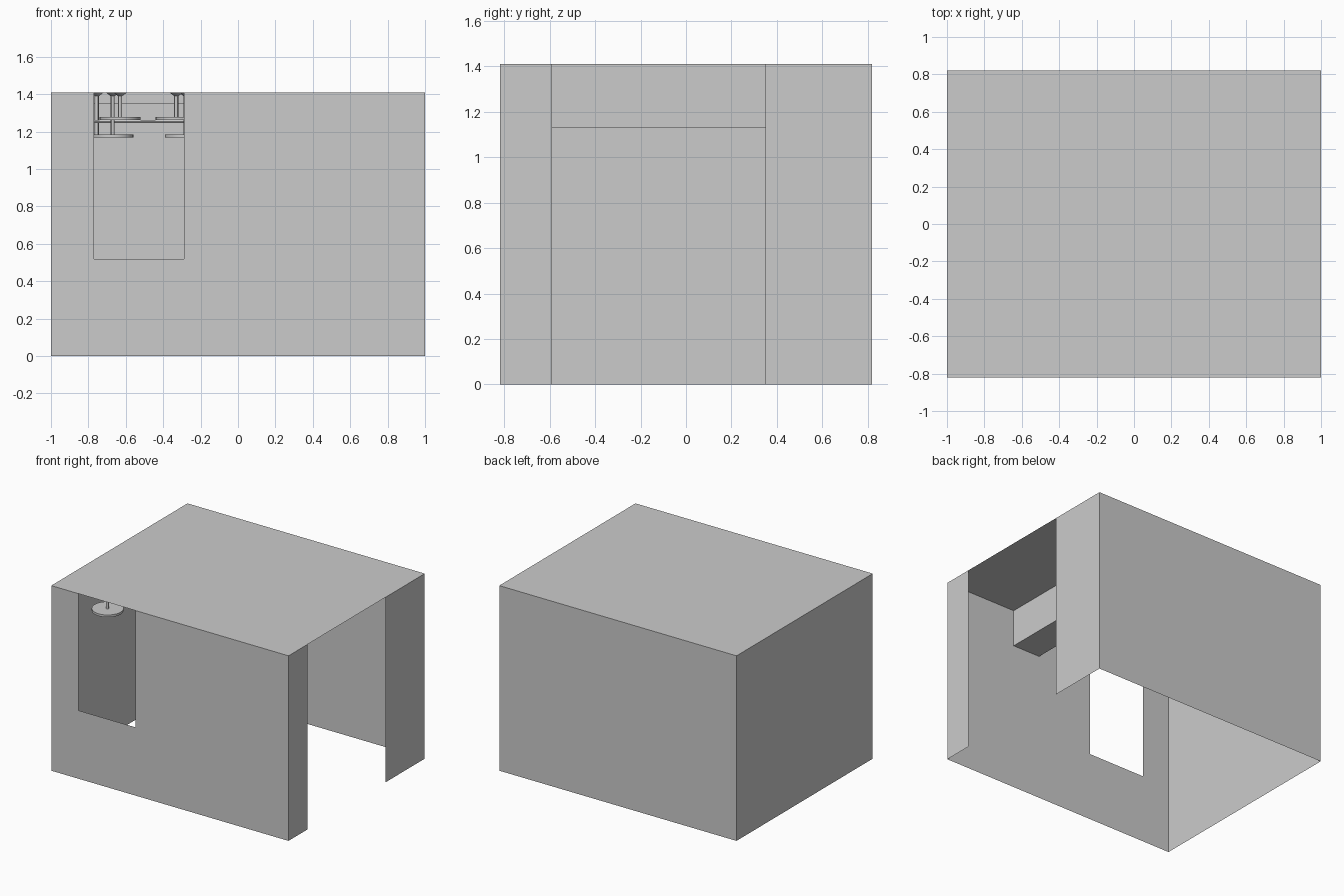
import bpy, bmesh
from mathutils import Matrix, Vector

if "Cube" in bpy.data.objects:
    bpy.data.objects.remove(bpy.data.objects["Cube"])

X, Y, H = 1.0, 0.82, 1.41


def finish(bm, name):
    mesh = bpy.data.meshes.new(name)
    bm.to_mesh(mesh)
    bm.free()
    obj = bpy.data.objects.new(name, mesh)
    bpy.context.collection.objects.link(obj)
    return obj


def panels(name, polys):
    """Thin sheet made of a few flat polygons."""
    bm = bmesh.new()
    for poly in polys:
        bm.faces.new([bm.verts.new(p) for p in poly])
    return finish(bm, name)


def box(name, x0, x1, y0, y1, z0, z1):
    bm = bmesh.new()
    bmesh.ops.create_cube(bm, size=1)
    bmesh.ops.scale(bm, vec=(x1 - x0, y1 - y0, z1 - z0), verts=bm.verts)
    bmesh.ops.translate(bm, vec=((x0 + x1) / 2, (y0 + y1) / 2, (z0 + z1) / 2), verts=bm.verts)
    return finish(bm, name)


def cone(bm, r1, r2, z0, z1, x, y, sides=24):
    bmesh.ops.create_cone(bm, cap_ends=True, segments=sides, radius1=r1, radius2=r2,
                          depth=z1 - z0, matrix=Matrix.Translation((x, y, (z0 + z1) / 2)))


def lamp(name, x, y, z):
    """Flat disc shade on a rod with a small ceiling rose."""
    bm = bmesh.new()
    cone(bm, 0.11, 0.11, z, z + 0.017, x, y, 32)
    cone(bm, 0.011, 0.011, z + 0.01, H, x, y, 12)
    cone(bm, 0.011, 0.035, H - 0.02, H - 0.002, x, y, 16)
    finish(bm, name)


# Roof and closed walls
panels("roof", [[(-X, -Y, H), (X, -Y, H), (X, Y, H), (-X, Y, H)]])
panels("back_wall", [[(X, Y, 0), (-X, Y, 0), (-X, Y, H), (X, Y, H)]])
panels("left_wall", [[(-X, Y, 0), (-X, -Y, 0), (-X, -Y, H), (-X, Y, H)]])

# Front wall, notched by a window that reaches the roof
panels("front_wall", [[(x, -Y, z) for x, z in (
    (-X, 0), (X, 0), (X, H), (-0.29, H), (-0.29, 0.52), (-0.77, 0.52), (-0.77, H), (-X, H))]])

# Right wall, two panels beside a full-height opening
panels("right_wall", [[(X, a, 0), (X, b, 0), (X, b, H), (X, a, H)]
                      for a, b in ((-Y, -0.59), (0.35, Y))])

# Ceiling beams
box("ceiling_beam", 0.17, 0.40, -Y, Y, 1.13, H)
box("back_beam", -X, 0.17, 0.62, Y, 1.35, H)

# Hanging lamps
for i, (x, y, z) in enumerate([(-0.63, -0.67, 1.262), (-0.33, -0.40, 1.262),
                               (-0.67, -0.10, 1.168), (-0.28, -0.10, 1.168),
                               (-0.755, 0.30, 1.168), (-0.255, 0.30, 1.168)]):
    lamp(f"hanging_lamp_{i + 1}", x, y, z)

# Horizontal rail behind the lamps
bm = bmesh.new()
rot = Matrix.Rotation(1.5707963, 4, 'Y')
bmesh.ops.create_cone(bm, cap_ends=True, segments=12, radius1=0.009, radius2=0.009,
                      depth=1.17, matrix=Matrix.Translation((-0.415, 0.1, 1.254)) @ rot)
finish(bm, "ceiling_rail")

# Smooth the round parts
for obj in bpy.context.collection.objects:
    if obj.name.startswith("hanging_lamp") or obj.name == "ceiling_rail":
        bpy.ops.object.select_all(action='DESELECT')
        obj.select_set(True)
        bpy.context.view_layer.objects.active = obj
        bpy.ops.object.shade_smooth_by_angle()
